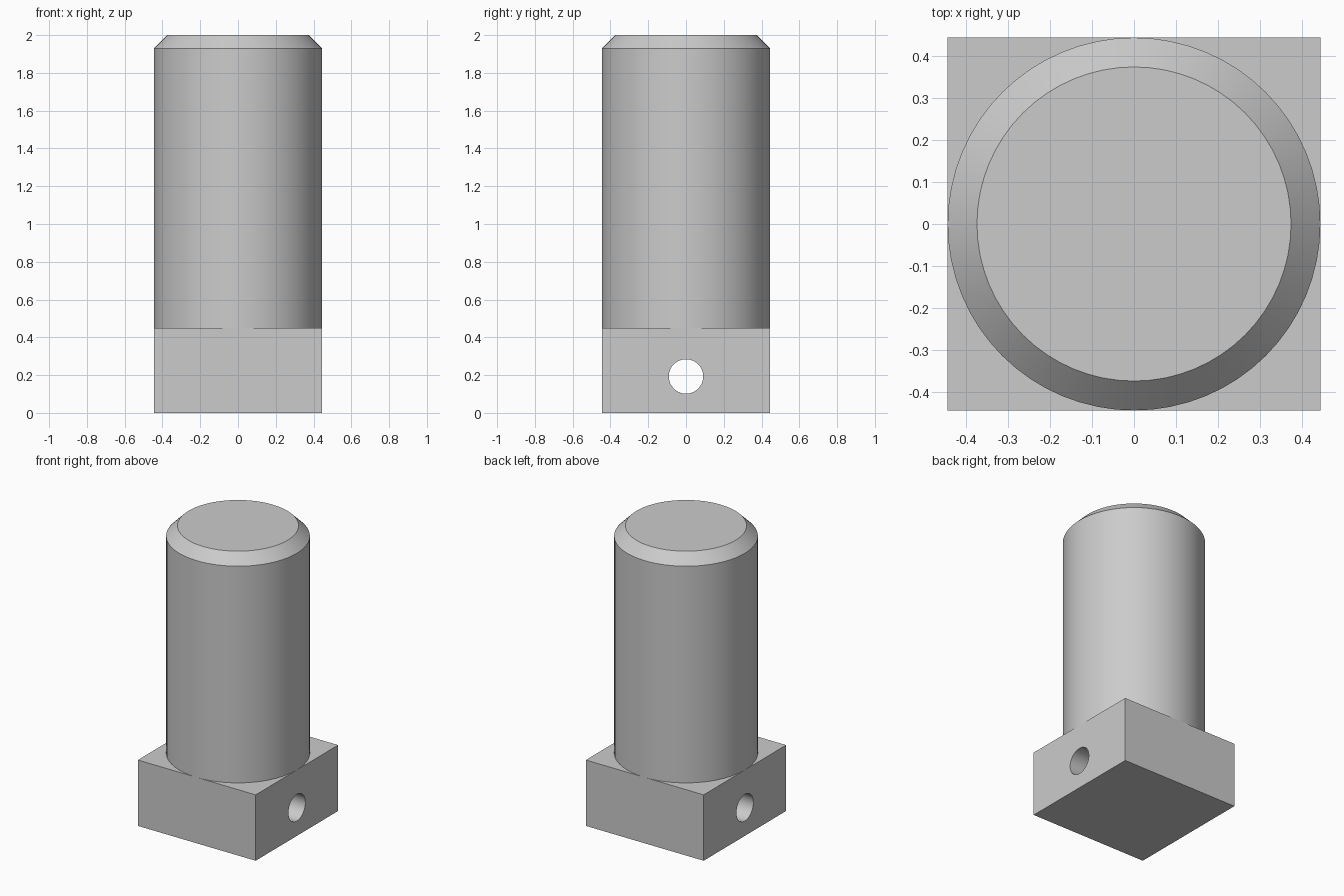
import bpy
import bmesh
import math

HALF, BASE_TOP, TOP, BEVEL = 0.445, 0.45, 2.0, 0.07
HOLE_Z, HOLE_R = 0.193, 0.091
SEGMENTS = 64

if "Cube" in bpy.data.objects:
    bpy.data.objects.remove(bpy.data.objects["Cube"])

grey = bpy.data.materials.new("plain grey")
grey.use_nodes = True
colour = (0.6, 0.6, 0.6, 1)
grey.diffuse_color = colour
grey.node_tree.nodes["Principled BSDF"].inputs["Base Color"].default_value = colour


def activate(obj):
    bpy.ops.object.select_all(action="DESELECT")
    obj.select_set(True)
    bpy.context.view_layer.objects.active = obj


def smooth(obj):
    activate(obj)
    bpy.ops.object.shade_smooth_by_angle(angle=math.radians(30))


# Square base
bpy.ops.mesh.primitive_cube_add(size=1, location=(0, 0, BASE_TOP / 2))
base = bpy.context.object
base.name = "square_base"
base.scale = (2 * HALF, 2 * HALF, BASE_TOP)
bpy.ops.object.transform_apply(location=True, scale=True)
base.data.materials.append(grey)

# Cross hole through the base, from side to side
bpy.ops.mesh.primitive_cylinder_add(vertices=SEGMENTS, radius=HOLE_R, depth=4 * HALF,
                                    location=(0, 0, HOLE_Z), rotation=(0, math.pi / 2, 0))
cutter = bpy.context.object
cutter.name = "hole_cutter"
cutter.data.materials.append(grey)
cut = base.modifiers.new("cross_hole", "BOOLEAN")
cut.operation = "DIFFERENCE"
cut.solver = "EXACT"
cut.object = cutter
activate(base)
bpy.ops.object.modifier_apply(modifier=cut.name)
bpy.data.objects.remove(cutter)
smooth(base)

# Round shaft with a chamfered top rim
bpy.ops.mesh.primitive_cylinder_add(vertices=SEGMENTS, radius=HALF, depth=TOP - BASE_TOP,
                                    location=(0, 0, (TOP + BASE_TOP) / 2))
shaft = bpy.context.object
shaft.name = "round_shaft"
bpy.ops.object.transform_apply(location=True)
shaft.data.materials.append(grey)
bm = bmesh.new()
bm.from_mesh(shaft.data)
rim = [e for e in bm.edges if all(v.co.z > TOP - 0.01 for v in e.verts)]
bmesh.ops.bevel(bm, geom=rim, offset=BEVEL, segments=1, affect="EDGES")
# The shaft's underside rests on the base, so it is left open
bmesh.ops.delete(bm, geom=[f for f in bm.faces if f.normal.z < -0.9], context="FACES_ONLY")
bm.to_mesh(shaft.data)
bm.free()
smooth(shaft)
